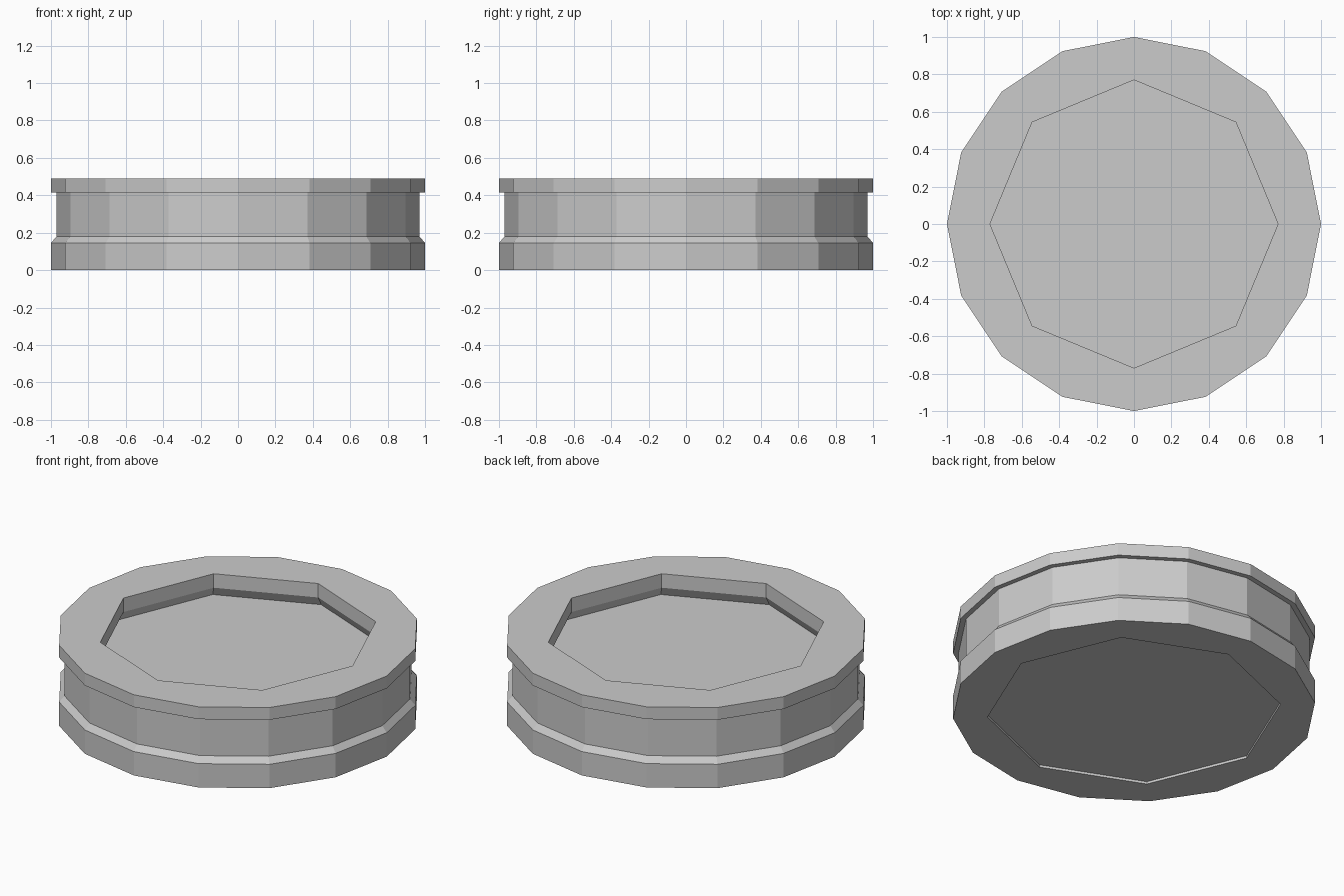
import bpy
import bmesh
from math import cos, sin, pi

cube = bpy.data.objects.get("Cube")
if cube:
    bpy.data.objects.remove(cube, do_unlink=True)

SIDES = 16

# Cross-section from the bottom centre outward, then up and into the dish:
# (radius, height, octagonal ring or not)
PROFILE = [
    (0.81, 0.015, True), (0.81, 0, True),            # shallow bottom recess
    (1, 0, False), (1, 0.145, False),                # lower band
    (0.97, 0.18, False), (0.97, 0.415, False),       # waist
    (1, 0.415, False), (1, 0.49, False),             # upper lip
    (0.77, 0.49, True), (0.77, 0.405, True),         # dish opening
    (0.80, 0.35, True),                              # flared dish floor
]


def make_ring(bm, radius, z, octagonal):
    """Sixteen points; an octagonal ring puts every second one mid-edge."""
    ring = []
    for i in range(SIDES):
        r = radius * cos(pi / 8) if octagonal and i % 2 else radius
        a = 2 * pi * i / SIDES
        ring.append(bm.verts.new((r * cos(a), r * sin(a), z)))
    return ring


# Plain grey material
grey = bpy.data.materials.new("plain_grey")
grey.use_nodes = True
colour = (0.6, 0.6, 0.6, 1)
grey.diffuse_color = colour
grey.node_tree.nodes["Principled BSDF"].inputs["Base Color"].default_value = colour

# Round base with an octagonal dish
bm = bmesh.new()
rings = [make_ring(bm, *point) for point in PROFILE]
for low, high in zip(rings, rings[1:]):
    for i in range(SIDES):
        j = (i + 1) % SIDES
        bm.faces.new((low[i], low[j], high[j], high[i]))
bm.faces.new(rings[0][::-1])
bm.faces.new(rings[-1])
bmesh.ops.recalc_face_normals(bm, faces=bm.faces)

mesh = bpy.data.meshes.new("round_base")
bm.to_mesh(mesh)
bm.free()
mesh.materials.append(grey)
base = bpy.data.objects.new("round_base", mesh)
bpy.context.collection.objects.link(base)
